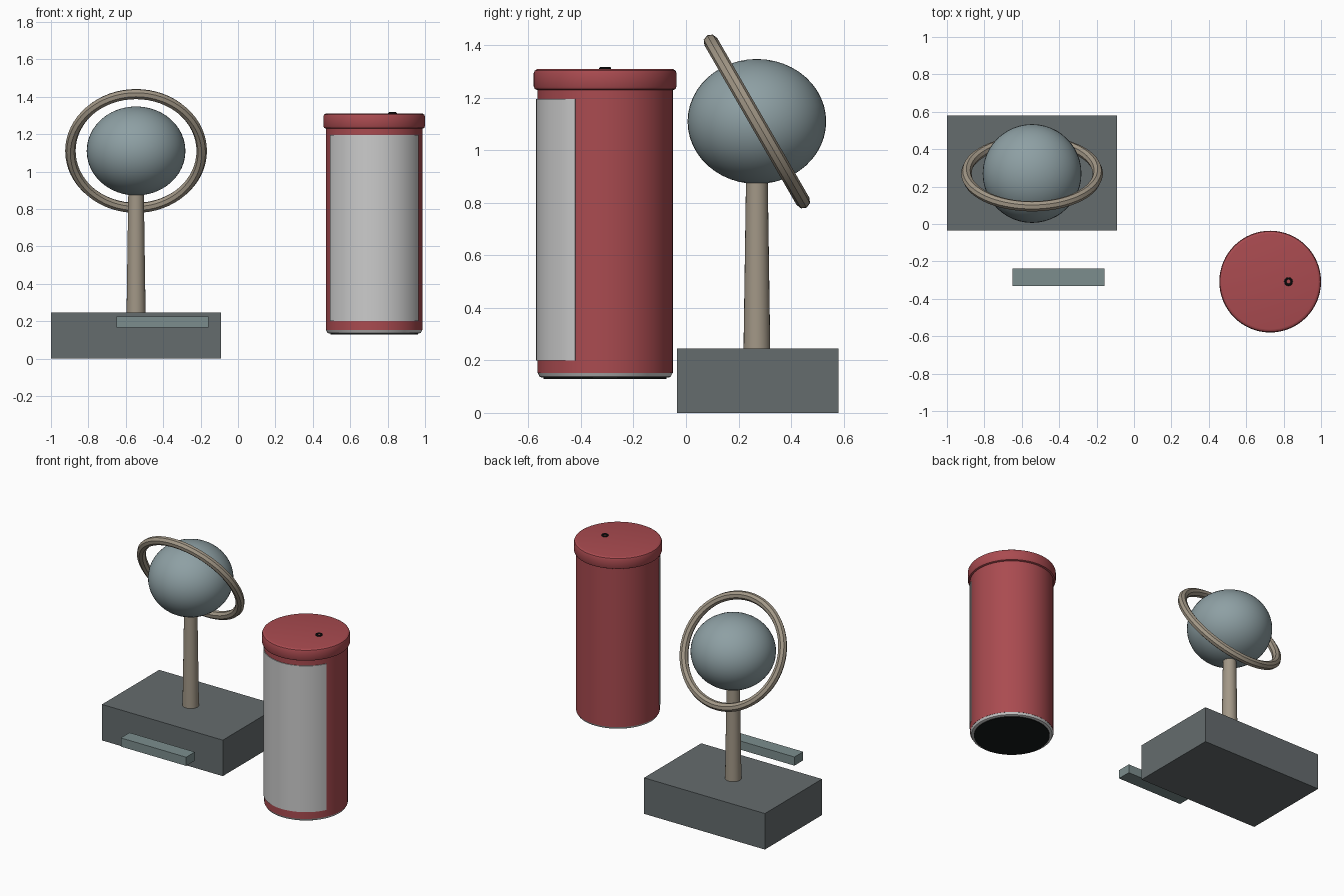
import bpy, bmesh
from math import radians, sin, cos, pi
from mathutils import Matrix

if "Cube" in bpy.data.objects:
    bpy.data.objects.remove(bpy.data.objects["Cube"])


def material(name, rgb):
    m = bpy.data.materials.new(name)
    m.diffuse_color = (*rgb, 1)
    m.use_nodes = True
    m.node_tree.nodes["Principled BSDF"].inputs["Base Color"].default_value = m.diffuse_color
    return m


RED = material("red", (0.40, 0.07, 0.08))
BLACK = material("black", (0.008, 0.01, 0.01))
SLATE = material("slate", (0.13, 0.15, 0.155))
TEAL = material("teal", (0.20, 0.27, 0.27))
BLUE = material("pale_blue", (0.27, 0.35, 0.37))
TAN = material("tan", (0.36, 0.31, 0.24))


def finish(ob, name, mat=None, smooth=True):
    ob.name = ob.data.name = name
    if mat:
        ob.data.materials.append(mat)
    if smooth:
        bpy.ops.object.select_all(action='DESELECT')
        ob.select_set(True)
        bpy.context.view_layer.objects.active = ob
        bpy.ops.object.shade_smooth_by_angle(angle=radians(35))
    return ob


def from_bmesh(bm, name, mat, smooth=True, loc=(0, 0, 0)):
    bmesh.ops.recalc_face_normals(bm, faces=bm.faces)
    me = bpy.data.meshes.new(name)
    bm.to_mesh(me)
    bm.free()
    ob = bpy.data.objects.new(name, me)
    ob.location = loc
    bpy.context.collection.objects.link(ob)
    return finish(ob, name, mat, smooth)


def box(name, lo, hi, mat):
    bm = bmesh.new()
    bmesh.ops.create_cube(bm, size=1)
    bmesh.ops.scale(bm, verts=bm.verts, vec=[b - a for a, b in zip(lo, hi)])
    loc = [(a + b) / 2 for a, b in zip(lo, hi)]
    return from_bmesh(bm, name, mat, False, loc)


def lathe(name, profile, centre, mat=None, sides=64):
    """Capped solid of revolution from (radius, z) points, bottom to top."""
    bm = bmesh.new()
    rings = [[bm.verts.new((r * cos(2 * pi * i / sides), r * sin(2 * pi * i / sides), z))
              for i in range(sides)] for r, z in profile]
    for a, b in zip(rings, rings[1:]):
        for i in range(sides):
            j = (i + 1) % sides
            bm.faces.new((a[i], a[j], b[j], b[i]))
    bm.faces.new(rings[0][::-1])
    bm.faces.new(rings[-1])
    return from_bmesh(bm, name, mat, True, (*centre, 0))


# Trophy stand: base block, post, globe and tilted ring
GX, GY, GZ = -0.545, 0.27, 1.11
box("base_block", (-1.0, -0.035, 0), (-0.09, 0.58, 0.245), SLATE)
box("name_plate", (-0.65, -0.332, 0.165), (-0.158, -0.238, 0.224), TEAL)
lathe("post", [(0.051, 0.24), (0.041, 0.92)], (GX, GY), TAN, 24)

bpy.ops.mesh.primitive_uv_sphere_add(segments=48, ring_count=24, radius=1, location=(GX, GY, GZ))
globe = bpy.context.object
globe.scale = (0.264, 0.264, 0.238)
finish(globe, "globe", BLUE)

bpy.ops.mesh.primitive_torus_add(major_radius=0.351, minor_radius=0.028, major_segments=64,
                                 minor_segments=8, location=(GX, GY, GZ),
                                 rotation=(radians(-60), 0, 0))
finish(bpy.context.object, "globe_ring", TAN)

# Canister: body, rounded lid, grey foot rim and black underside
CAN = (0.728, -0.308)
lathe("can_body", [(0.258, 0.152), (0.258, 1.24)], CAN, RED)
lathe("can_foot_rim", [(0.240, 0.134), (0.250, 0.138), (0.257, 0.152)], CAN)
lathe("can_underside", [(0.234, 0.13), (0.234, 0.14)], CAN, BLACK)
lathe("can_lid", [(0.260, 1.230), (0.268, 1.234), (0.272, 1.243), (0.272, 1.294),
                  (0.268, 1.304), (0.260, 1.309), (0.255, 1.31)], CAN, RED)

# Small raised vent ring on the lid
bpy.ops.mesh.primitive_torus_add(major_radius=0.017, minor_radius=0.006, major_segments=24,
                                 minor_segments=8, location=(0.826, CAN[1], 1.312))
finish(bpy.context.object, "vent_ring", BLACK)

# Wrapped label: curved thin shell on the front of the canister
bm = bmesh.new()
n, half = 32, radians(64)
grid = []
for i in range(n + 1):
    a = -half + 2 * half * i / n
    grid.append([bm.verts.new((r * sin(a), -r * cos(a), z))
                 for r, z in ((0.255, 0.2), (0.2625, 0.2), (0.2625, 1.195), (0.255, 1.195))])
for a, b in zip(grid, grid[1:]):
    for k in range(4):
        m = (k + 1) % 4
        bm.faces.new((a[k], b[k], b[m], a[m]))
bm.faces.new(grid[0])
bm.faces.new(grid[-1][::-1])
from_bmesh(bm, "label", None, True, (*CAN, 0))
